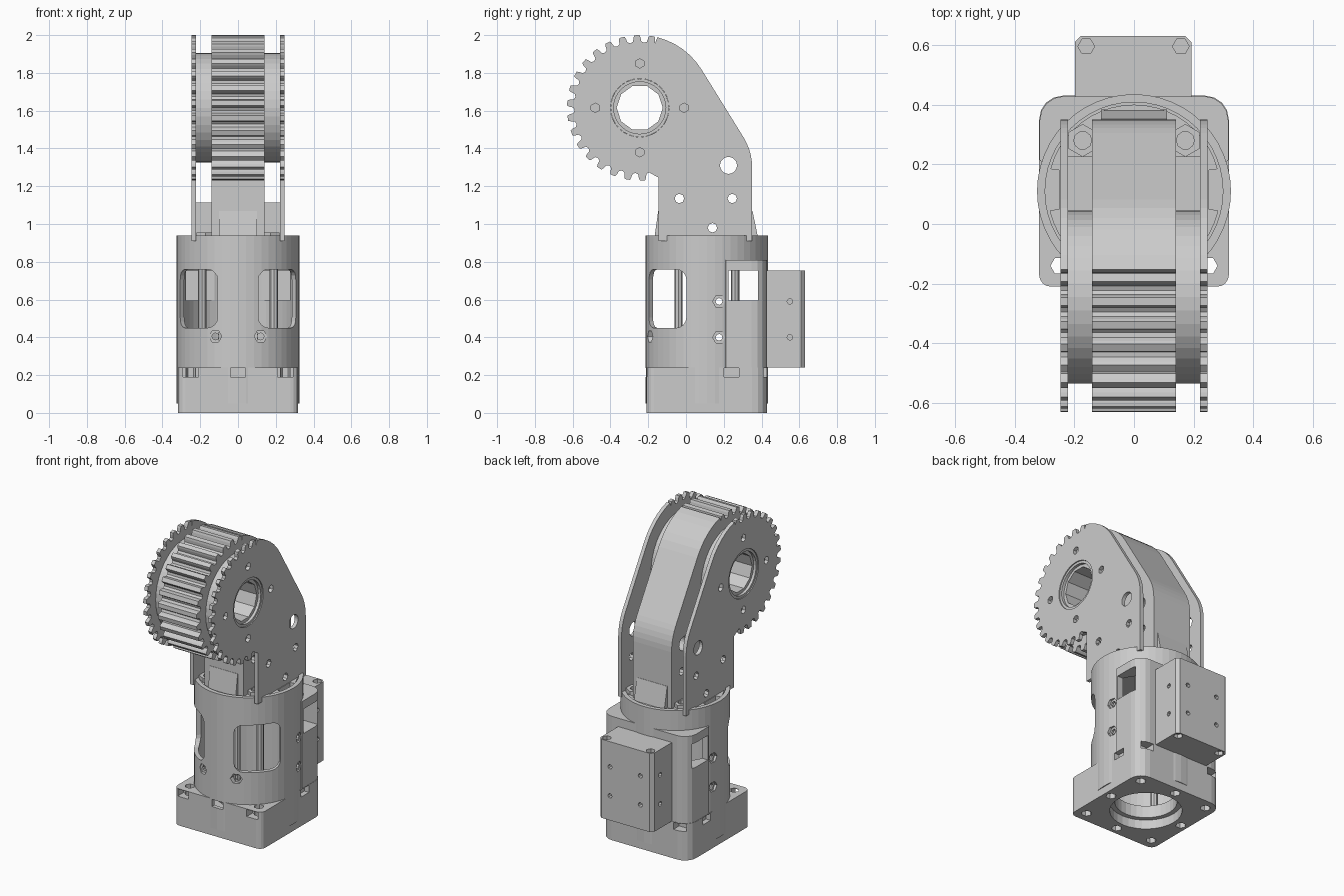
import bpy, bmesh, math
from math import sin, cos, radians, pi

if "Cube" in bpy.data.objects:
    bpy.data.objects.remove(bpy.data.objects["Cube"])

CY = 0.11                 # housing axis (y)
GY, GZ = -0.245, 1.615    # joint axis (y, z)


def ngon(u, v, r, n=24, rot=0.0):
    return [(u + r * cos(2 * pi * i / n + rot), v + r * sin(2 * pi * i / n + rot)) for i in range(n)]


def arc(u, v, r, a0, a1, n):
    return [(u + r * cos(radians(a0 + (a1 - a0) * i / n)),
             v + r * sin(radians(a0 + (a1 - a0) * i / n))) for i in range(n + 1)]


def rrect(u0, u1, v0, v1, r, r_top=None, n=4):
    t = r if r_top is None else r_top
    return (arc(u0 + r, v0 + r, r, 180, 270, n) + arc(u1 - r, v0 + r, r, 270, 360, n)
            + arc(u1 - t, v1 - t, t, 0, 90, n) + arc(u0 + t, v1 - t, t, 90, 180, n))


def rect(u0, u1, v0, v1):
    return [(u0, v0), (u1, v0), (u1, v1), (u0, v1)]


def prism(name, pts, axis, lo, hi):
    """Extrude a 2D outline along an axis: X takes (y,z), Y takes (x,z), Z takes (x,y)."""
    place = {'X': lambda u, v, w: (w, u, v),
             'Y': lambda u, v, w: (u, w, v),
             'Z': lambda u, v, w: (u, v, w)}[axis]
    bm = bmesh.new()
    a = [bm.verts.new(place(u, v, lo)) for u, v in pts]
    b = [bm.verts.new(place(u, v, hi)) for u, v in pts]
    bm.faces.new(a)
    bm.faces.new(b)
    for i in range(len(pts)):
        j = (i + 1) % len(pts)
        bm.faces.new((a[i], a[j], b[j], b[i]))
    bmesh.ops.recalc_face_normals(bm, faces=bm.faces)
    me = bpy.data.meshes.new(name)
    bm.to_mesh(me)
    bm.free()
    ob = bpy.data.objects.new(name, me)
    bpy.context.collection.objects.link(ob)
    return ob


def boolean(ob, tools, op='DIFFERENCE'):
    for t in tools:
        m = ob.modifiers.new("bool", 'BOOLEAN')
        m.operation, m.solver, m.object = op, 'EXACT', t
    bpy.context.view_layer.update()
    me = bpy.data.meshes.new_from_object(ob.evaluated_get(bpy.context.evaluated_depsgraph_get()))
    ob.modifiers.clear()
    ob.data = me
    for t in tools:
        bpy.data.objects.remove(t)
    return ob


def cutter(pts, axis, lo, hi):
    return prism("cutter", pts, axis, lo, hi)


# ---- housing: square foot, round tube and squared rear
housing = prism("housing", rrect(-0.318, 0.318, -0.21, 0.43, 0.04, 0.08), 'Z', 0, 0.24)
boolean(housing, [
    prism("tube", ngon(0, CY, 0.325, 48), 'Z', 0.05, 0.94),
    prism("rear", rrect(-0.316, 0.316, 0.21, 0.428, 0.005, 0.08), 'Z', 0.1, 0.81)], 'UNION')

cuts = [cutter(ngon(0, CY, 0.298, 48), 'Z', 0.14, 1.1),
        cutter(ngon(0, CY, 0.215, 32), 'Z', -0.1, 0.06),
        cutter(ngon(0, CY, 0.185, 32), 'Z', -0.1, 0.2),
        cutter(rect(0.225, 0.38, 0.595, 0.755), 'X', -0.5, 0.5)]
# diagonal windows at the front
for s in (-1, 1):
    w = cutter(rrect(-0.14, 0.14, 0.45, 0.76, 0.055), 'Y', -0.5, -0.15)
    w.rotation_euler = (0, 0, s * pi / 4)
    w.location = (0, CY, 0)
    cuts.append(w)
# nut slots round the top of the foot
for x in (-0.25, 0, 0.25):
    cuts.append(cutter(rect(x - 0.04, x + 0.04, 0.19, 0.237), 'Y', -0.3, -0.15))
    if x:
        cuts.append(cutter(rect(x - 0.04, x + 0.04, 0.19, 0.237), 'Y', 0.37, 0.5))
for s in (-1, 1):
    lo, hi = sorted((s * 0.285, s * 0.4))
    cuts.append(cutter(rect(0.2, 0.28, 0.19, 0.237), 'X', lo, hi))
# foot screw holes
for x, y in [(i * 0.25, CY + j * 0.25) for i in (-1, 1) for j in (-1, 1)] + \
            [(0, CY - 0.27), (0, CY + 0.27), (-0.27, CY), (0.27, CY)]:
    cuts.append(cutter(ngon(x, y, 0.032, 6), 'Z', -0.1, 0.1))
for x in (-0.25, 0.25):
    cuts.append(cutter(ngon(x, CY - 0.25, 0.03, 6), 'Z', 0.05, 0.4))
# hexagonal screw pockets at the front and sides
for s in (-1, 1):
    cuts.append(cutter(ngon(s * 0.12, 0.405, 0.034, 6), 'Y', -0.3, -0.17))
    cuts.append(cutter(ngon(s * 0.12, 0.405, 0.018, 8), 'Y', -0.3, -0.1))
    lo, hi = sorted((s * 0.306, s * 0.5))
    lo2, hi2 = sorted((s * 0.2, s * 0.5))
    for z in (0.4, 0.59):
        cuts.append(cutter(ngon(0.175, z, 0.034, 6), 'X', lo, hi))
        cuts.append(cutter(ngon(0.175, z, 0.018, 8), 'X', lo2, hi2))
boolean(housing, cuts)

# ---- standoffs inside the housing
for sx in (-1, 1):
    for sy in (-1, 1):
        prism("standoff", ngon(sx * 0.19, CY + sy * 0.15, 0.022, 8), 'Z', 0.12, 0.89)

# ---- electronics box on the back
c = 0.02
box = prism("rear_box", [(-0.198, 0.42), (0.192, 0.42), (0.192, 0.63 - c), (0.192 - c, 0.63),
                         (-0.198 + c, 0.63), (-0.198, 0.63 - c)], 'Z', 0.24, 0.755)
cuts = []
for x in (-0.16, 0.157):
    for lo, hi in ((0.1, 0.265), (0.73, 0.9)):
        cuts.append(cutter(ngon(x, 0.595, 0.028, 6), 'Z', lo, hi))
for z in (0.4, 0.59):
    for lo, hi in ((-0.3, -0.15), (0.15, 0.3)):
        cuts.append(cutter(ngon(0.55, z, 0.015, 8), 'X', lo, hi))
    for x in (-0.11, 0.11):
        cuts.append(cutter(ngon(x, z, 0.015, 8), 'Y', 0.58, 0.7))
boolean(box, cuts)

# ---- turntable disc with side slots, and its nuts
disc = prism("turntable", ngon(0, CY, 0.29, 48), 'Z', 0.87, 0.93)
boolean(disc, [cutter([(s * 0.25, 0.05), (s * 0.4, 0.03), (s * 0.4, 0.2), (s * 0.25, 0.18)], 'Z', 0.8, 1)
               for s in (-1, 1)])
for x in (-0.172, 0.172):
    for y in (-0.06, 0.28):
        nut = prism("nut", ngon(x, y, 0.055, 6, pi / 6), 'Z', 0.92, 0.955)
        boolean(nut, [cutter(ngon(x, y, 0.03, 10), 'Z', 0.935, 1)])


# ---- arm outline: smooth back, toothed round end
def arm_outline():
    pts = [(-0.145, 0.91), (0.35, 0.91)] + arc(0.05, 1.3, 0.30, 0, 31.7, 5) + arc(GY, GZ, 0.385, 31.7, 76, 6)
    tooth = ((0.05, .352), (0.11, .372), (0.18, .385), (0.52, .385), (0.59, .372), (0.65, .352), (0.85, .345))
    for k in range(17):
        for f, r in tooth:
            a = radians(76 + 12 * (k + f))
            pts.append((GY + r * cos(a), GZ + r * sin(a)))
    return pts + [(-0.145, 1.245)]


through = ((-0.035, 1.135, 0.025, 8), (0.245, 1.135, 0.025, 8), (0.14, 0.98, 0.025, 8), (0.225, 1.31, 0.045, 20))


def through_cuts():
    return [cutter(ngon(*h), 'X', -0.5, 0.5) for h in through]


core = prism("arm_core", arm_outline(), 'X', -0.14, 0.14)
boolean(core, through_cuts() + [cutter(ngon(GY, GZ, 0.122, 10), 'X', -0.5, 0.5)])

# flared root of the arm, front and back
prism("arm_root_front", [(-0.168, 0.92), (-0.13, 0.92), (-0.13, 1.07), (-0.147, 1.07)], 'X', -0.1, 0.1)
prism("arm_root_back", [(0.383, 0.92), (0.34, 0.92), (0.34, 1.07), (0.352, 1.07)], 'X', -0.11, 0.11)

for s in (-1, 1):
    # toothed side plates
    lo, hi = sorted((s * 0.222, s * 0.246))
    plate = prism("side_plate", arm_outline(), 'X', lo, hi)
    holes = [cutter(ngon(u, v, 0.025, 6, pi / 6), 'X', -0.5, 0.5)
             for u, v in ngon(GY, GZ, 0.235, 4)]
    boolean(plate, through_cuts() + holes + [cutter(ngon(GY, GZ, 0.155, 32), 'X', -0.5, 0.5)])
    # bearing ring in the plate
    lo, hi = sorted((s * 0.215, s * 0.24))
    ring = prism("bearing_ring", ngon(GY, GZ, 0.154, 32), 'X', lo, hi)
    boolean(ring, [cutter(ngon(GY, GZ, 0.138, 32), 'X', -0.5, 0.5)])
    # round hub spacer and root block between core and plate
    lo, hi = sorted((s * 0.139, s * 0.222))
    hub = prism("hub_spacer", ngon(GY, GZ, 0.29, 40), 'X', lo, hi)
    boolean(hub, [cutter(ngon(GY, GZ, 0.122, 10), 'X', -0.5, 0.5)])
    block = prism("root_block", rect(-0.005, 0.227, 0.91, 1.115), 'X', lo, hi)
    boolean(block, [cutter(ngon(0.14, 0.98, 0.025, 8), 'X', -0.5, 0.5)])
